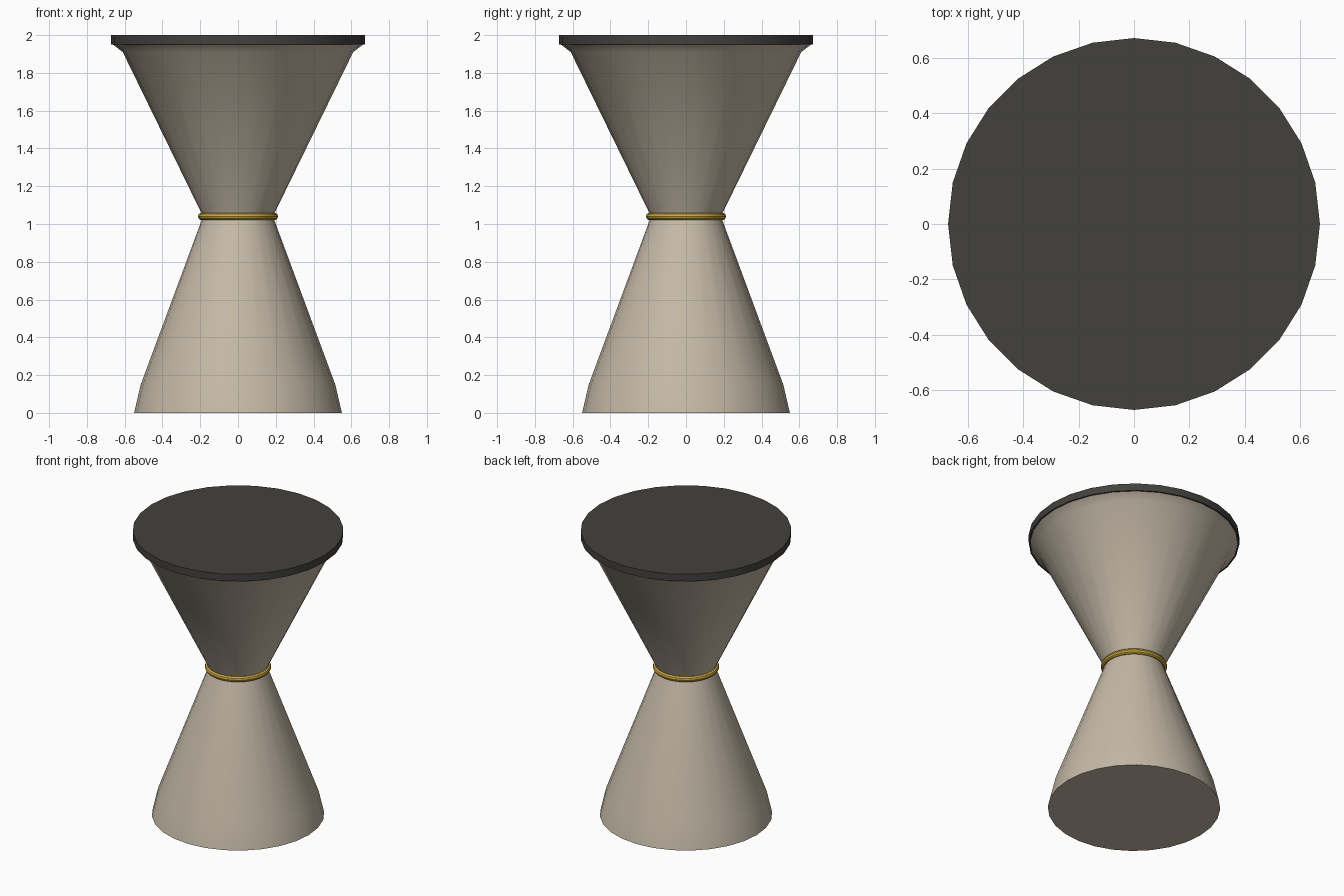
import bpy, bmesh, math

if "Cube" in bpy.data.objects:
    bpy.data.objects.remove(bpy.data.objects["Cube"])

SIDES = 28


def material(name, color):
    m = bpy.data.materials.new(name)
    m.diffuse_color = (*color, 1)
    m.use_nodes = True
    m.node_tree.nodes["Principled BSDF"].inputs["Base Color"].default_value = m.diffuse_color
    return m


def lathe(name, profile, mat):
    """Closed solid of revolution from (radius, z) points, bottom to top."""
    bm = bmesh.new()
    rings = [[bm.verts.new((r * math.cos(2 * math.pi * i / SIDES),
                            r * math.sin(2 * math.pi * i / SIDES), z))
              for i in range(SIDES)] for r, z in profile]
    for a, b in zip(rings, rings[1:]):
        for i in range(SIDES):
            j = (i + 1) % SIDES
            bm.faces.new((a[i], a[j], b[j], b[i]))
    bm.faces.new(rings[0][::-1])
    bm.faces.new(rings[-1])
    me = bpy.data.meshes.new(name)
    bm.to_mesh(me)
    bm.free()
    ob = bpy.data.objects.new(name, me)
    bpy.context.collection.objects.link(ob)
    finish(ob, mat)


def finish(ob, mat):
    ob.data.materials.append(mat)
    bpy.ops.object.select_all(action='DESELECT')
    ob.select_set(True)
    bpy.context.view_layer.objects.active = ob
    bpy.ops.object.shade_smooth_by_angle(angle=math.radians(30))


stone = material("stone", (0.56, 0.49, 0.39))
dark = material("dark_top", (0.055, 0.053, 0.048))
gold = material("gold", (0.62, 0.40, 0.05))

# Hourglass pedestal
lathe("pedestal", [(0.55, 0), (0.515, 0.15), (0.185, 1.04),
                   (0.61, 1.91), (0.662, 1.95)], stone)

# Table top disc
lathe("table_top", [(0.672, 1.95), (0.672, 2.0)], dark)

# Waist ring
bpy.ops.mesh.primitive_torus_add(major_radius=0.192, minor_radius=0.02,
                                 major_segments=SIDES, minor_segments=10,
                                 location=(0, 0, 1.04))
ring = bpy.context.object
ring.name = "waist_ring"
finish(ring, gold)
